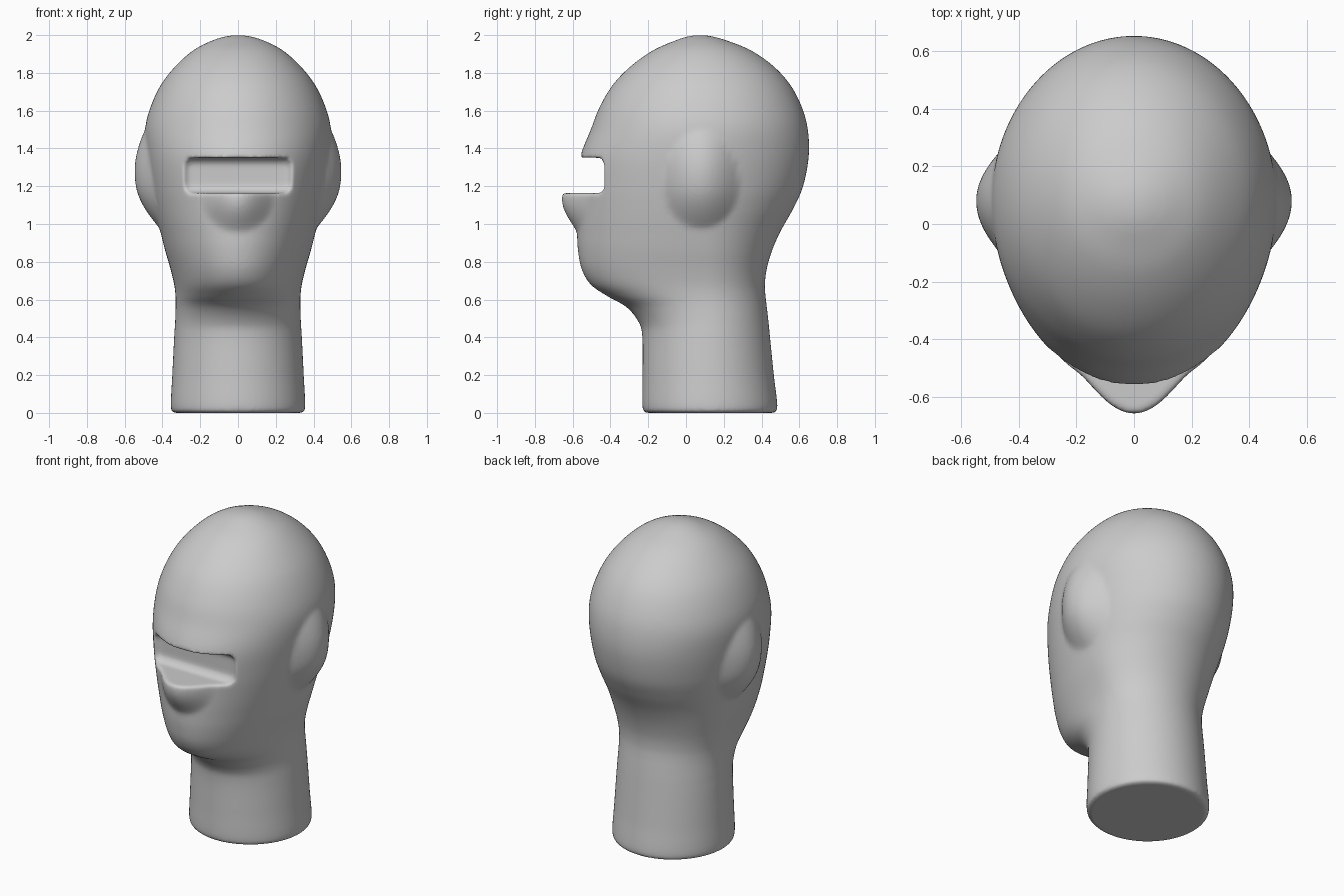
import bpy, bmesh, math
from mathutils import Vector

if "Cube" in bpy.data.objects:
    bpy.data.objects.remove(bpy.data.objects["Cube"])

# Head and neck profile: z, front y, back y, half width
KEYS = [
    (0, -.205, .455, .33), (.025, -.23, .484, .355), (.2, -.23, .465, .348),
    (.4, -.231, .445, .338), (.48, -.25, .437, .333), (.56, -.315, .428, .33),
    (.62, -.42, .421, .331), (.68, -.505, .418, .338), (.76, -.552, .427, .357),
    (.86, -.572, .456, .386), (.96, -.577, .5, .411), (1.08, -.578, .567, .44),
    (1.2, -.575, .62, .464), (1.36, -.558, .65, .487), (1.5, -.504, .645, .492),
    (1.62, -.457, .613, .463), (1.74, -.385, .55, .406), (1.84, -.287, .458, .327),
    (1.92, -.173, .342, .236), (1.97, -.06, .22, .14), (1.994, .015, .135, .06),
    (2.0, .075, .075, .0),
]
SEG, SUB = 128, 6


def spline(pts, sub):
    out = []
    for i in range(len(pts) - 1):
        p0, p1, p2, p3 = (pts[max(0, min(len(pts) - 1, i + k))] for k in (-1, 0, 1, 2))
        for s in range(sub):
            t = s / sub
            out.append([.5 * (2 * b + (c - a) * t + (2 * a - 5 * b + 4 * c - d) * t * t
                              + (3 * b - a - 3 * c + d) * t ** 3)
                        for a, b, c, d in zip(p0, p1, p2, p3)])
    return out


def bump(u, v, power):
    return max(0, 1 - u * u - v * v) ** power


def surface_point(z, front, back, width, a):
    k = max(0, min(1, (z - .5) / .5))
    mid = .125 + (.078 - .125) * k
    x = width * math.cos(a)
    s = math.sin(a)
    y = mid + s * ((back - mid) if s > 0 else (mid - front))
    # ears
    if abs(x) > .2:
        rz = .3 if z > 1.2 else .225
        x += math.copysign(.077 * bump((y - .08) / .2, (z - 1.2) / rz, 1.15), x)
    # nose
    if y < -.2:
        y -= .08 * bump(x / .19, (z - 1.135) / .185, 1.5)
    return Vector((x, y, z))


# Head, lofted through the profile
bm = bmesh.new()
rings = [[bm.verts.new(surface_point(*row, 2 * math.pi * i / SEG)) for i in range(SEG)]
         for row in spline(KEYS, SUB)]
for lo, hi in zip(rings, rings[1:]):
    for i in range(SEG):
        j = (i + 1) % SEG
        bm.faces.new((lo[i], lo[j], hi[j], hi[i]))
bm.faces.new(rings[0][::-1])
pole = bm.verts.new((0, .075, 2.0))
for i in range(SEG):
    bm.faces.new((rings[-1][i], rings[-1][(i + 1) % SEG], pole))
bmesh.ops.recalc_face_normals(bm, faces=bm.faces)
mesh = bpy.data.meshes.new("head")
bm.to_mesh(mesh)
bm.free()
head = bpy.data.objects.new("head", mesh)
bpy.context.collection.objects.link(head)

# Eye slot cutter, a rounded bar
bpy.ops.mesh.primitive_cube_add(size=1, location=(0, -.66, 1.2575))
cutter = bpy.context.object
cutter.name = "eye_slot_cutter"
cutter.scale = (.59, .49, .187)
bpy.ops.object.transform_apply(location=False, rotation=False, scale=True)
bev = cutter.modifiers.new("round", 'BEVEL')
bev.width, bev.segments = .05, 6
cutter.hide_render = True
cutter.hide_set(True)

# Cut the slot, then soften its rim
cut = head.modifiers.new("eye_slot", 'BOOLEAN')
cut.operation, cut.object, cut.solver = 'DIFFERENCE', cutter, 'EXACT'
rem = head.modifiers.new("remesh", 'REMESH')
rem.mode, rem.voxel_size, rem.use_smooth_shade = 'VOXEL', .011, True
smo = head.modifiers.new("soften", 'SMOOTH')
smo.factor, smo.iterations = .5, 6
mesh.polygons.foreach_set("use_smooth", [True] * len(mesh.polygons))
